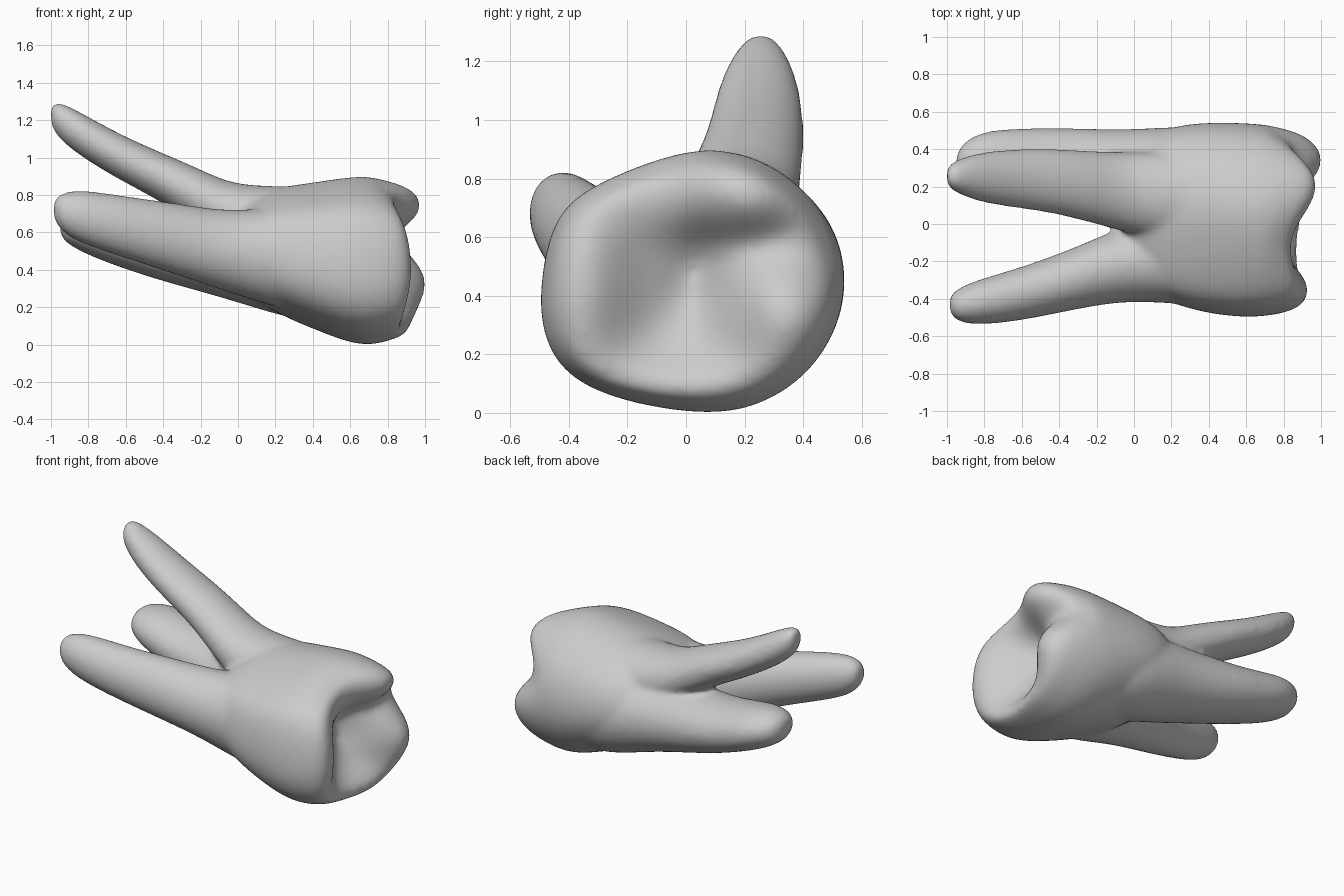
import bpy, bmesh, math

if "Cube" in bpy.data.objects:
    bpy.data.objects.remove(bpy.data.objects["Cube"])

enamel = bpy.data.materials.new("plain_grey")
enamel.use_nodes = True
GREY = (0.6, 0.6, 0.6, 1)
enamel.diffuse_color = GREY
enamel.node_tree.nodes["Principled BSDF"].inputs["Base Color"].default_value = GREY

bm = bmesh.new()
PAD = .012  # thickness that the rounding takes away again


def loft(rings):
    """Skin a list of equal-length point rings and close both ends."""
    loops = [[bm.verts.new(p) for p in ring] for ring in rings]
    n = len(loops[0])
    for a, b in zip(loops, loops[1:]):
        for i in range(n):
            j = (i + 1) % n
            bm.faces.new((a[i], a[j], b[j], b[i]))
    bm.faces.new(loops[0][::-1])
    bm.faces.new(loops[-1])


def root(sections):
    """Tapered root from sections of x, y min, y max, z min, z max."""
    rings = []
    for x, y0, y1, z0, z1 in sections:
        ring = []
        for i in range(16):
            t = i * math.tau / 16
            ring.append((x, (y0 + y1) / 2 + ((y1 - y0) / 2 + PAD) * math.cos(t),
                         (z0 + z1) / 2 + ((z1 - z0) / 2 + PAD) * math.sin(t)))
        rings.append(ring)
    loft(rings)


# Front root, running on into the crown as a soft ridge
root([(-.99, -.46, -.40, .69, .76), (-.955, -.51, -.36, .62, .80), (-.85, -.535, -.31, .55, .825),
      (-.6, -.51, -.24, .47, .785), (-.3, -.445, -.13, .37, .745),
      (0, -.395, .01, .27, .695), (.35, -.44, .1, .155, .76), (.6, -.38, 0, .25, .7)])
# Upper root, curving upward
root([(-1.005, .22, .29, 1.19, 1.275), (-.965, .18, .33, 1.11, 1.30), (-.82, .12, .38, 1.0, 1.22),
      (-.6, .09, .395, .87, 1.1), (-.4, .06, .395, .77, 1.015),
      (-.18, .0, .38, .61, .92), (0, -.05, .375, .5, .835), (.35, -.12, .39, .48, .845),
      (.6, -.05, .3, .5, .8)])
# Back root
root([(-.955, .25, .35, .60, .67), (-.92, .18, .43, .55, .72), (-.8, .12, .495, .485, .745),
      (-.6, .095, .505, .41, .71), (-.4, .06, .51, .345, .69),
      (0, -.05, .495, .235, .7), (.35, -.05, .53, .115, .7), (.6, .1, .45, .15, .6)])

# Crown outline seen along its axis
OUTLINE = [(-.5, .42), (-.455, .67), (-.32, .77), (-.1, .86), (.08, .9), (.25, .86),
           (.37, .78), (.47, .67), (.52, .54), (.535, .4), (.5, .26), (.4, .12),
           (.25, .03), (.1, 0), (-.1, .02), (-.3, .07), (-.43, .15), (-.49, .27)]
CY, CZ = .02, .45


def fit(x, y0, y1, z0, z1):
    """Crown outline stretched to the given bounds."""
    return [(x, y0 - PAD + (y + .5) / 1.035 * (y1 - y0 + 2 * PAD),
             z0 - PAD + z / .9 * (z1 - z0 + 2 * PAD)) for y, z in OUTLINE]


# Chewing surface: cusps and grooves as y, z, height, y spread, z spread
CUSPS = [(-.36, .43, .22, .19, .5), (.2, .765, .27, .26, .19), (.35, .32, .3, .23, .24),
         (.05, .07, .17, .3, .12), (.04, .47, -.08, .09, .15), (.36, .575, -.09, .28, .055)]


def biting_height(y, z):
    return .725 + sum(h * math.exp(-((y - a) / wy) ** 2 - ((z - b) / wz) ** 2)
                      for a, b, h, wy, wz in CUSPS)


crown = [fit(-.1, -.15, .28, .43, .64), fit(.04, -.34, .44, .28, .76),
         fit(.2, -.42, .52, .175, .84), fit(.4, -.475, .54, .09, .865),
         fit(.6, -.495, .535, .01, .9), fit(.72, -.485, .525, 0, .9)]
for s, drop in [(.96, .06), (.9, .01), (.78, 0), (.63, 0), (.48, 0), (.34, 0), (.2, 0), (.07, 0)]:
    ring = []
    for y, z in OUTLINE:
        py, pz = CY + (y - CY) * s, CZ + (z - CZ) * s
        ring.append((biting_height(py, pz) - drop, py, pz))
    crown.append(ring)
loft(crown)

bmesh.ops.recalc_face_normals(bm, faces=bm.faces[:])
mesh = bpy.data.meshes.new("molar")
bm.to_mesh(mesh)
bm.free()
mesh.materials.append(enamel)
molar = bpy.data.objects.new("molar", mesh)
bpy.context.collection.objects.link(molar)
bpy.context.view_layer.objects.active = molar
molar.select_set(True)

# Round the parts, fuse them into one skin and soften the joins
sub = molar.modifiers.new("round", "SUBSURF")
sub.levels = sub.render_levels = 2
fuse = molar.modifiers.new("fuse", "REMESH")
fuse.mode = "VOXEL"
fuse.voxel_size = 0.016
fuse.use_smooth_shade = True
soft = molar.modifiers.new("soften", "SMOOTH")
soft.factor = 0.5
soft.iterations = 18
bpy.ops.object.shade_smooth()
